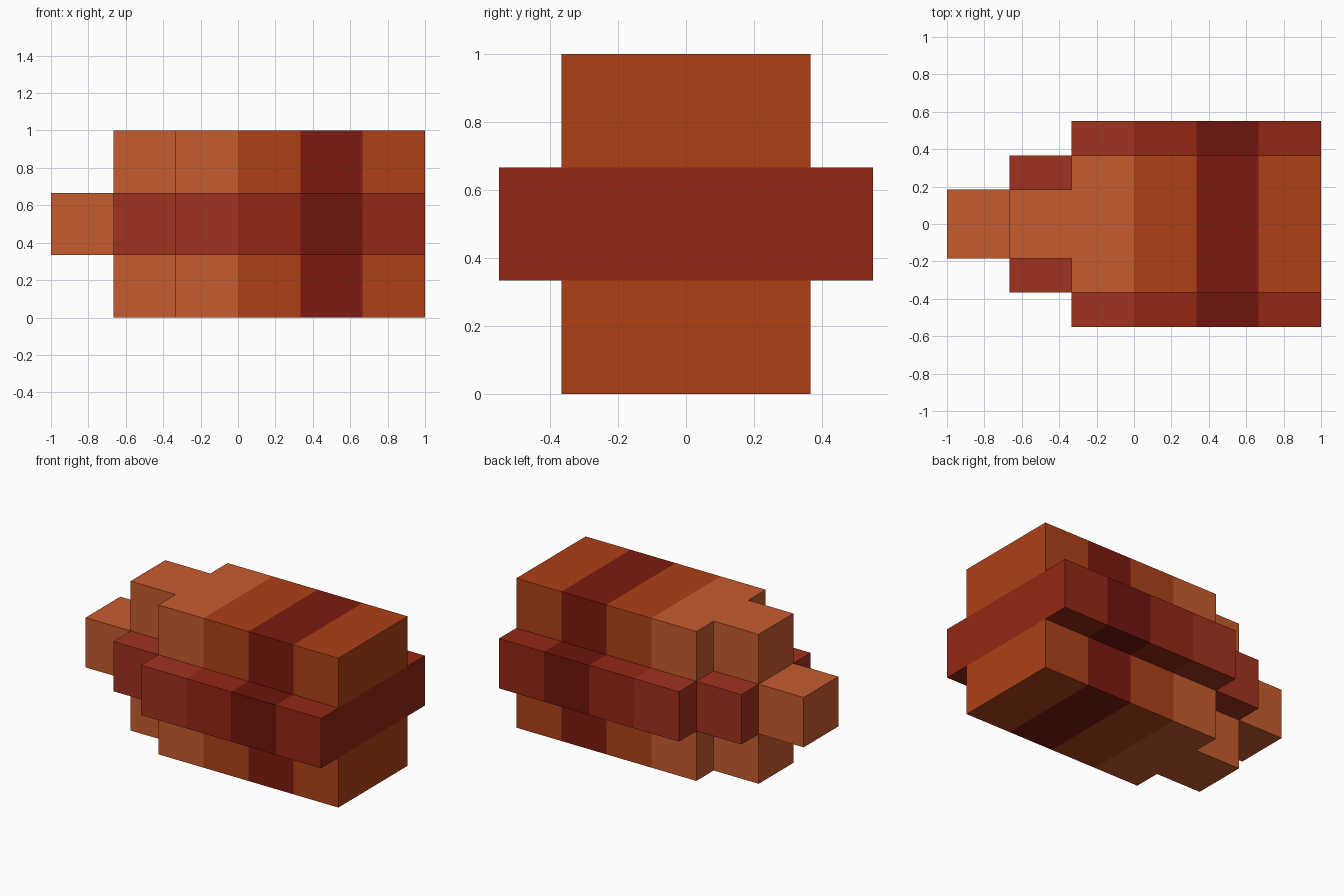
import bpy
import bmesh
from mathutils import Matrix

if "Cube" in bpy.data.objects:
    bpy.data.objects.remove(bpy.data.objects["Cube"])

L = 1 / 3      # length and height of one block
W = 0.1833     # width step


def material(name, rgb):
    # sRGB 0-255 to linear
    mat = bpy.data.materials.new(name)
    mat.diffuse_color = [((c / 255 + 0.055) / 1.055) ** 2.4 for c in rgb] + [1]
    mat.use_nodes = True
    mat.node_tree.nodes["Principled BSDF"].inputs["Base Color"].default_value = mat.diffuse_color
    return mat


shell = {
    "light": material("light_orange", (197, 91, 46)),
    "mid": material("orange", (173, 64, 23)),
    "dark": material("dark_red", (124, 26, 16)),
}
band = {
    "light": material("light_red", (160, 50, 30)),
    "mid": material("red", (148, 39, 19)),
    "dark": material("deep_red", (112, 21, 14)),
}


def box(name, x0, x1, half_width, z0, z1, mat):
    """Box centred on y = 0, sized in blocks along x and z."""
    bm = bmesh.new()
    size = Matrix.Diagonal(((x1 - x0) * L, 2 * half_width * W, (z1 - z0) * L, 1))
    place = Matrix.Translation(((x0 + x1) / 2 * L, 0, (z0 + z1) / 2 * L))
    bmesh.ops.create_cube(bm, size=1, matrix=place @ size)
    mesh = bpy.data.meshes.new(name)
    bm.to_mesh(mesh)
    bm.free()
    mesh.materials.append(mat)
    obj = bpy.data.objects.new(name, mesh)
    bpy.context.collection.objects.link(obj)


# Segments along x: name, start, end, body half width, band half width, tone
segments = [
    ("neck", -2, -1, 1, 2, "light"),
    ("shoulder", -1, 0, 2, 3, "light"),
    ("middle", 0, 1, 2, 3, "mid"),
    ("stripe", 1, 2, 2, 3, "dark"),
    ("tail", 2, 3, 2, 3, "mid"),
]

# Lower and upper body slabs with the wider band between them
for name, x0, x1, body_w, band_w, tone in segments:
    box(name + "_lower", x0, x1, body_w, 0, 1, shell[tone])
    box(name + "_band", x0, x1, band_w, 1, 2, band[tone])
    box(name + "_upper", x0, x1, body_w, 2, 3, shell[tone])

# Narrow tip at the left end
box("nose", -3, -2, 1, 1, 2, shell["light"])
